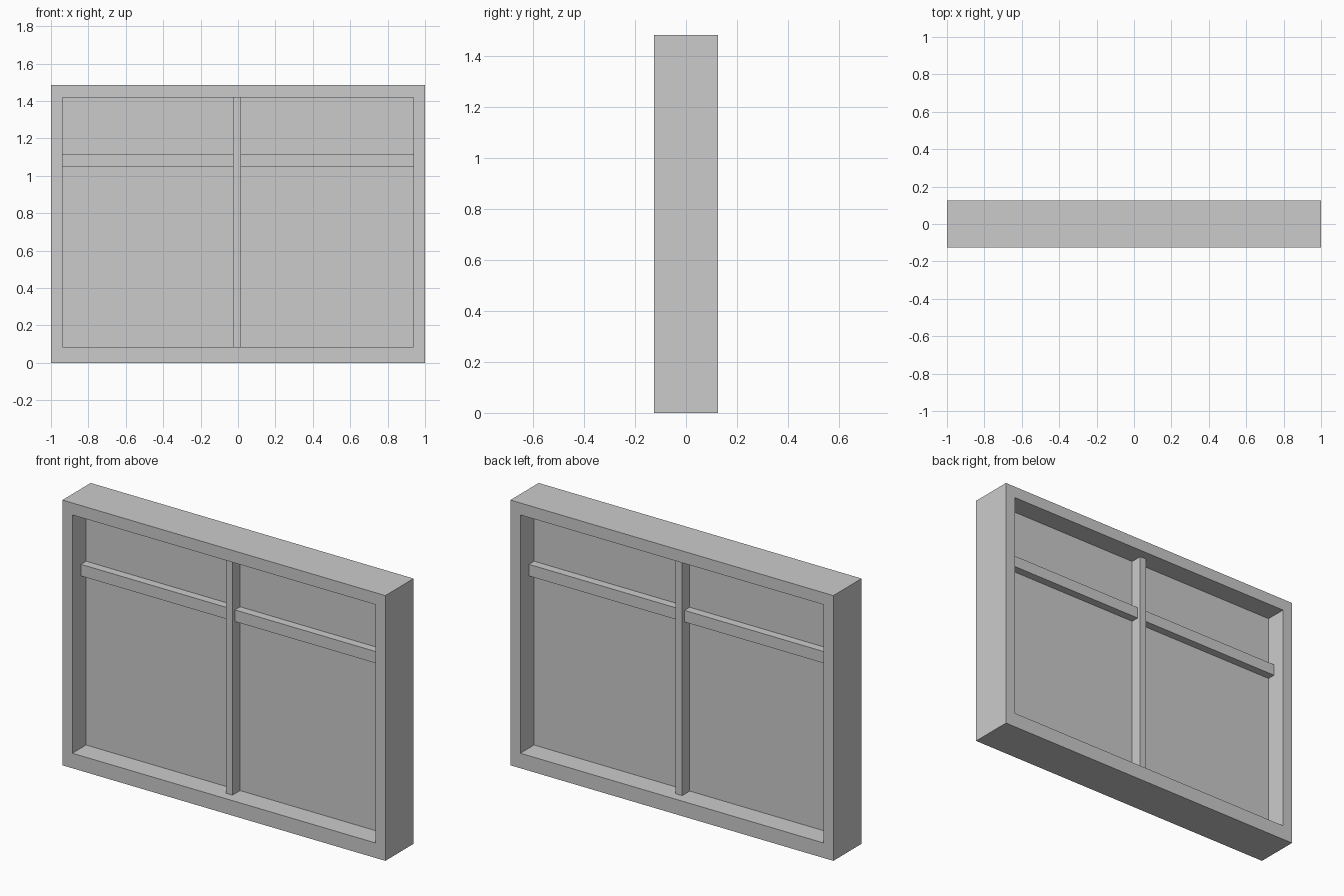
import bpy, bmesh

if "Cube" in bpy.data.objects:
    bpy.data.objects.remove(bpy.data.objects["Cube"])


def make_object(name, bm):
    bmesh.ops.recalc_face_normals(bm, faces=bm.faces)
    mesh = bpy.data.meshes.new(name)
    bm.to_mesh(mesh)
    bm.free()
    obj = bpy.data.objects.new(name, mesh)
    bpy.context.collection.objects.link(obj)
    return obj


def box(name, x0, x1, half_depth, z0, z1):
    """Box centred on y = 0."""
    bm = bmesh.new()
    bmesh.ops.create_cube(bm, size=1)
    for v in bm.verts:
        v.co.x = x1 if v.co.x > 0 else x0
        v.co.y = half_depth if v.co.y > 0 else -half_depth
        v.co.z = z1 if v.co.z > 0 else z0
    return make_object(name, bm)


WIDTH, HEIGHT, DEPTH = 1.0, 1.485, 0.125   # half width, height, half depth
IN_X, IN_Z0, IN_Z1 = 0.938, 0.084, 1.418   # frame opening
MUL_X0, MUL_X1 = -0.026, 0.016             # centre mullion

# Outer frame: one mitred rectangular ring
bm = bmesh.new()


def loop(hx, z0, z1, y):
    return [bm.verts.new((x, y, z)) for x, z in
            ((-hx, z0), (hx, z0), (hx, z1), (-hx, z1))]


rings = [loop(WIDTH, 0, HEIGHT, -DEPTH), loop(IN_X, IN_Z0, IN_Z1, -DEPTH),
         loop(IN_X, IN_Z0, IN_Z1, DEPTH), loop(WIDTH, 0, HEIGHT, DEPTH)]
for a, b in zip(rings, rings[1:] + rings[:1]):
    for i in range(4):
        j = (i + 1) % 4
        bm.faces.new((a[i], a[j], b[j], b[i]))
make_object("window_frame", bm)

# Centre mullion, standing slightly proud of the transoms
box("mullion", MUL_X0, MUL_X1, 0.071, IN_Z0, IN_Z1)

# Transom and glass panes on each side of the mullion
for side, x0, x1 in (("left", -IN_X, MUL_X0), ("right", MUL_X1, IN_X)):
    box(f"transom_{side}", x0, x1, 0.05, 1.048, 1.113)
    box(f"lower_pane_{side}", x0, x1, 0.004, IN_Z0, 1.048)
    box(f"upper_pane_{side}", x0, x1, 0.004, 1.113, IN_Z1)
